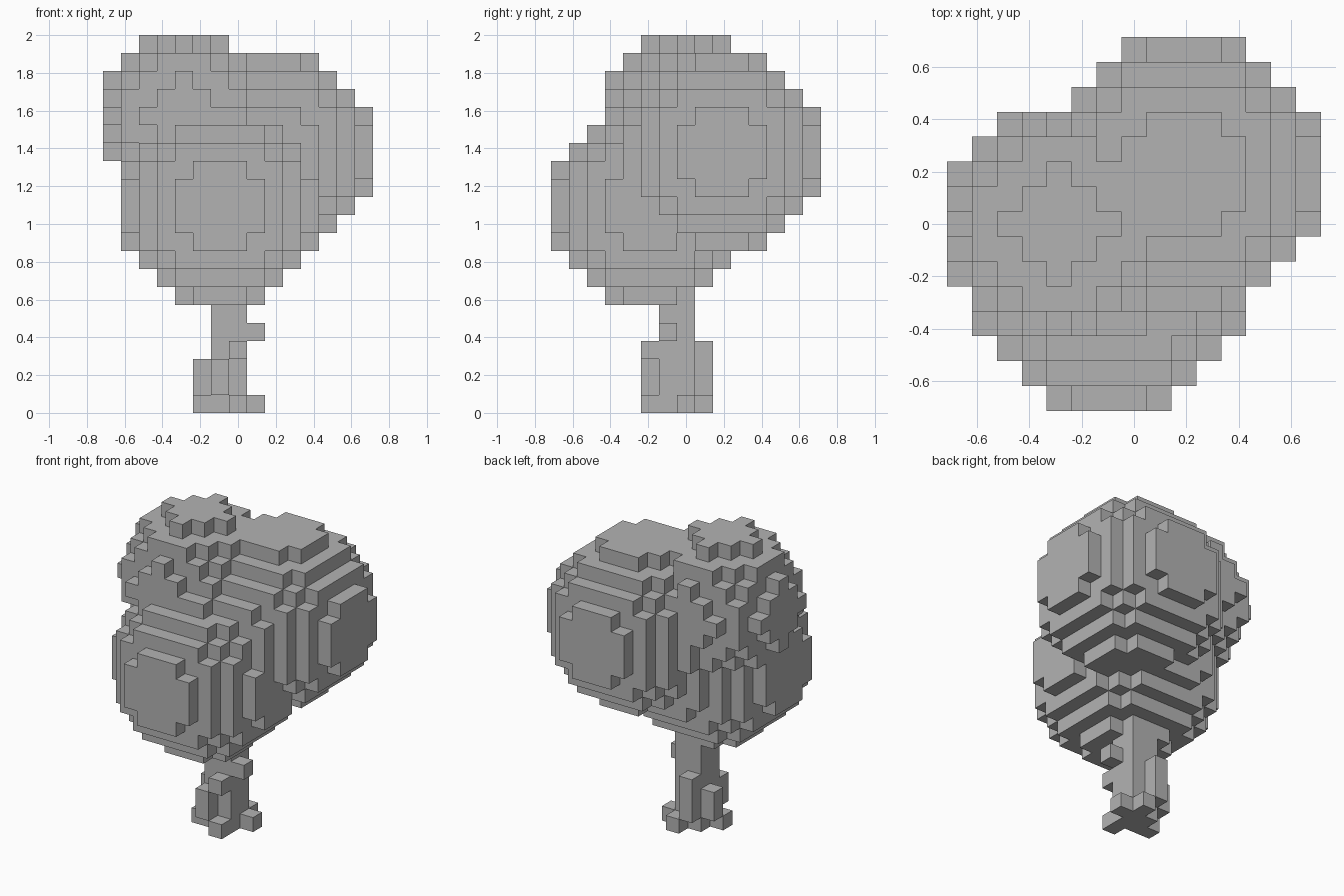
import bpy
import bmesh
from mathutils import Vector
from itertools import product

cube = bpy.data.objects.get("Cube")
if cube:
    bpy.data.objects.remove(cube, do_unlink=True)

S = 2 / 21  # block size
HALF = 7    # middle block index across x and y

grey = bpy.data.materials.new("plain_grey")
grey.use_nodes = True
grey.diffuse_color = (0.45, 0.45, 0.45, 1)
grey.node_tree.nodes["Principled BSDF"].inputs["Base Color"].default_value = grey.diffuse_color


def ball(centre, radius):
    """Blocks whose centres lie within a sphere."""
    c, n = Vector(centre), int(radius)
    offsets = product(range(-n, n + 1), repeat=3)
    return {tuple(int(v) for v in c + Vector(o)) for o in offsets
            if Vector(o).length_squared <= radius * radius}


def column(x, y, low, high):
    """A vertical run of blocks, ends included."""
    return {(x, y, z) for z in range(low, high + 1)}


def build(name, blocks, solid):
    """Mesh only the block faces that are not covered by other blocks."""
    bm = bmesh.new()
    for b in sorted(blocks):
        centre = Vector((b[0] - HALF, b[1] - HALF, b[2] + 0.5))
        for axis, sign in product(range(3), (-1, 1)):
            n = Vector((0, 0, 0))
            n[axis] = sign
            if tuple(int(v) for v in Vector(b) + n) in solid:
                continue
            u = Vector((0, 0, 0))
            u[(axis + 1) % 3] = 1
            v = n.cross(u)
            corners = (-u - v, u - v, u + v, v - u)
            bm.faces.new([bm.verts.new((centre + (n + c) / 2) * S) for c in corners])
    bmesh.ops.remove_doubles(bm, verts=bm.verts, dist=S / 100)
    mesh = bpy.data.meshes.new(name)
    bm.to_mesh(mesh)
    bm.free()
    mesh.materials.append(grey)
    obj = bpy.data.objects.new(name, mesh)
    bpy.context.collection.objects.link(obj)


# Three overlapping leaf balls
foliage = ball((6, 5, 11), 5.5) | ball((9, 9, 14), 5.5) | ball((4, 7, 16), 4.5)

# Two by two stem
trunk = set()
for x, y in product((6, 7), repeat=2):
    trunk |= column(x, y, 0, 6)

# Root feet on the ground
trunk |= {(8, 7, 0), (7, 5, 0), (5, 6, 0), (7, 8, 0)}

# Bark ridges, front burl and branch stub
trunk |= column(6, 5, 1, 2) | column(5, 7, 1, 2) | column(6, 8, 1, 3)
trunk |= {(7, 5, 3), (8, 6, 4)}

trunk -= foliage
solid = trunk | foliage
build("foliage", foliage, solid)
build("trunk", trunk, solid)
